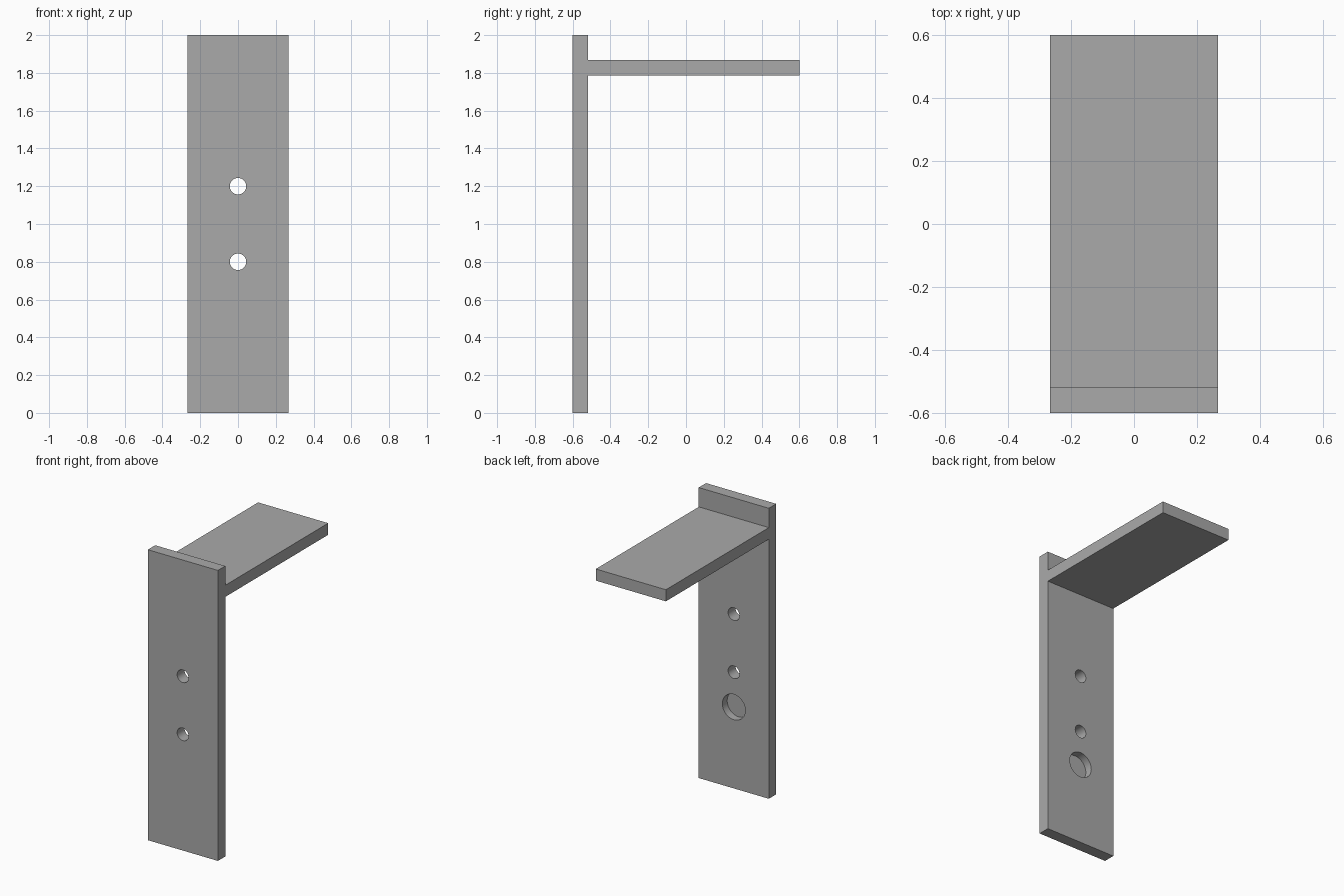
import bpy
import bmesh
from math import pi

if "Cube" in bpy.data.objects:
    bpy.data.objects.remove(bpy.data.objects["Cube"], do_unlink=True)

# Main dimensions
HALF_W = 0.267
FRONT, BACK = -0.6, 0.6
THICK = 0.08
SHELF_Z = 1.787
HEIGHT = 2.0
INNER = FRONT + THICK

grey = bpy.data.materials.new("plain grey")
grey.use_nodes = True
COLOUR = (0.4, 0.4, 0.4, 1)
grey.diffuse_color = COLOUR
grey.node_tree.nodes["Principled BSDF"].inputs["Base Color"].default_value = COLOUR

# Bracket: side profile (y, z) extruded across the width
profile = [(FRONT, 0), (INNER, 0), (INNER, SHELF_Z), (BACK, SHELF_Z),
           (BACK, SHELF_Z + THICK), (INNER, SHELF_Z + THICK),
           (INNER, HEIGHT), (FRONT, HEIGHT)]
bm = bmesh.new()
face = bm.faces.new([bm.verts.new((-HALF_W, y, z)) for y, z in profile])
ext = bmesh.ops.extrude_face_region(bm, geom=[face])
verts = [v for v in ext["geom"] if isinstance(v, bmesh.types.BMVert)]
bmesh.ops.translate(bm, verts=verts, vec=(2 * HALF_W, 0, 0))
bmesh.ops.recalc_face_normals(bm, faces=bm.faces)
mesh = bpy.data.meshes.new("wall_bracket")
bm.to_mesh(mesh)
bm.free()
mesh.materials.append(grey)
bracket = bpy.data.objects.new("wall_bracket", mesh)
bpy.context.collection.objects.link(bracket)


def drill(name, z, radius, y_from, y_to):
    """Cut a round hole along y through the upright plate."""
    bpy.ops.mesh.primitive_cylinder_add(
        vertices=48, radius=radius, depth=y_to - y_from,
        location=(0, (y_from + y_to) / 2, z), rotation=(pi / 2, 0, 0))
    cutter = bpy.context.object
    cutter.name = name
    cutter.data.materials.append(grey)
    mod = bracket.modifiers.new(name, "BOOLEAN")
    mod.operation = "DIFFERENCE"
    mod.solver = "EXACT"
    mod.object = cutter
    bpy.ops.object.select_all(action="DESELECT")
    bracket.select_set(True)
    bpy.context.view_layer.objects.active = bracket
    bpy.ops.object.modifier_apply(modifier=name)
    bpy.data.objects.remove(cutter, do_unlink=True)


# Two screw holes right through, and a blind round pocket in the back
drill("upper_screw_hole", 1.2, 0.0435, FRONT - THICK, INNER + THICK)
drill("lower_screw_hole", 0.8, 0.0435, FRONT - THICK, INNER + THICK)
drill("magnet_pocket", 0.56, 0.0875, INNER - 0.053, INNER + THICK)

bpy.ops.object.shade_smooth_by_angle(angle=pi / 6)
